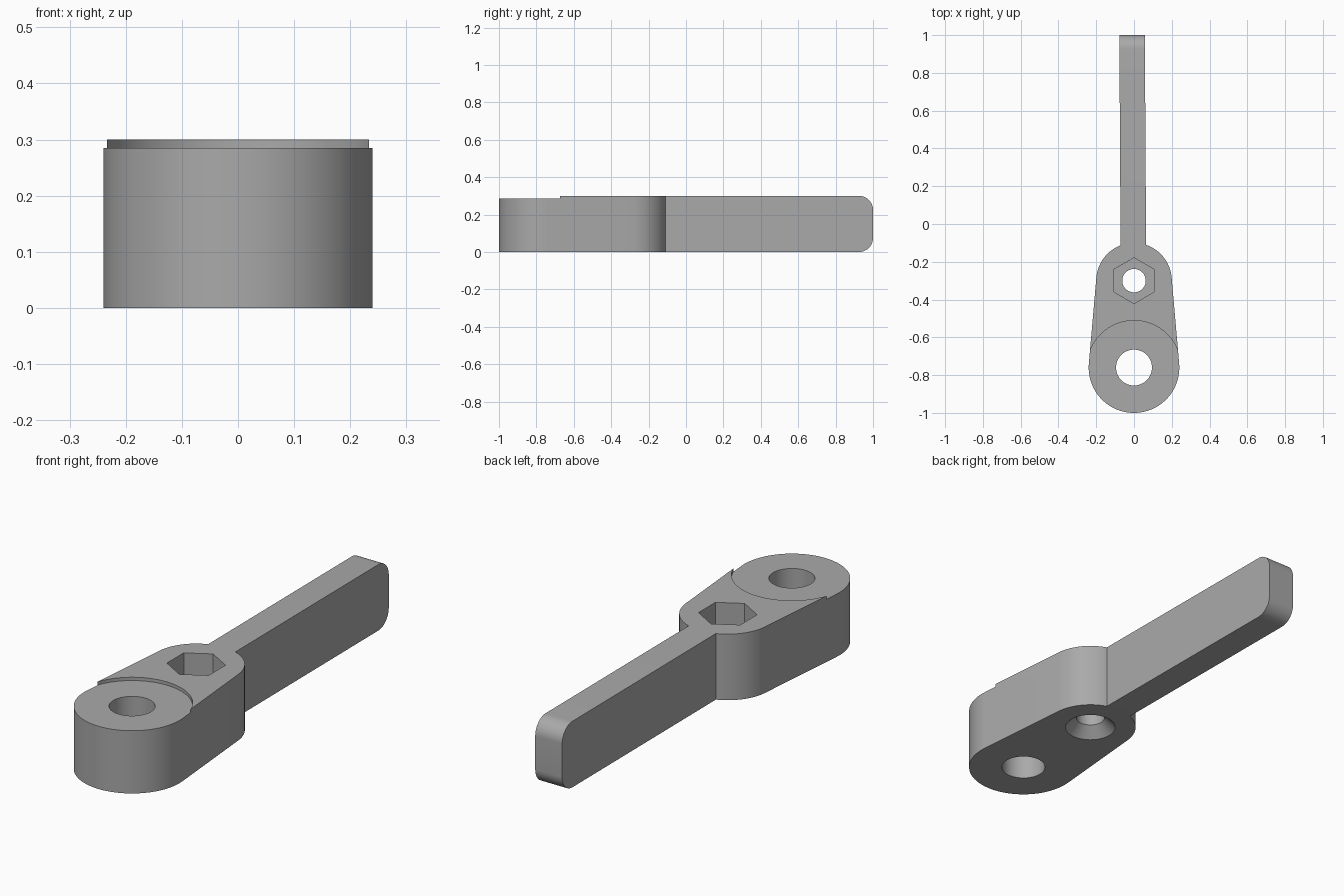
import bpy, bmesh, math
from math import sin, cos, pi

old = bpy.data.objects.get("Cube")
if old:
    bpy.data.objects.remove(old, do_unlink=True)

THICK = 0.3
BIG_Y, BIG_R = -0.76, 0.24
NUT_Y, NUT_R = -0.30, 0.20

grey = bpy.data.materials.new("plain_grey")
grey.use_nodes = True
colour = (0.4, 0.4, 0.4, 1)
grey.diffuse_color = colour
grey.node_tree.nodes["Principled BSDF"].inputs["Base Color"].default_value = colour


def arc(cx, cy, r, a0, a1, n):
    return [(cx + r * cos(a0 + (a1 - a0) * i / n), cy + r * sin(a0 + (a1 - a0) * i / n))
            for i in range(n + 1)]


def prism(name, bottom, top):
    """Solid between two matching rings of 3D points."""
    bm = bmesh.new()
    lo = [bm.verts.new(p) for p in bottom]
    hi = [bm.verts.new(p) for p in top]
    bm.faces.new(lo)
    bm.faces.new(hi)
    for i in range(len(lo)):
        j = (i + 1) % len(lo)
        bm.faces.new((lo[i], lo[j], hi[j], hi[i]))
    bmesh.ops.recalc_face_normals(bm, faces=bm.faces)
    mesh = bpy.data.meshes.new(name)
    bm.to_mesh(mesh)
    bm.free()
    mesh.materials.append(grey)
    ob = bpy.data.objects.new(name, mesh)
    bpy.context.collection.objects.link(ob)
    return ob


def cone(name, y, r0, r1, z0, z1, n=64, turn=0.0):
    ring = lambda r, z: [(*p, z) for p in arc(0, y, r, turn, turn + 2 * pi, n)[:-1]]
    return prism(name, ring(r0, z0), ring(r1, z1))


def combine(target, tool, operation):
    mod = target.modifiers.new(operation.lower(), "BOOLEAN")
    mod.object, mod.operation, mod.solver = tool, operation, "EXACT"
    bpy.context.view_layer.objects.active = target
    bpy.ops.object.modifier_apply(modifier=mod.name)
    bpy.data.objects.remove(tool, do_unlink=True)


# Body: two round ends joined by tangent sides
tilt = math.asin((BIG_R - NUT_R) / (NUT_Y - BIG_Y))
outline = arc(0, NUT_Y, NUT_R, tilt, pi - tilt, 48) + arc(0, BIG_Y, BIG_R, pi - tilt, 2 * pi + tilt, 64)
lever = prism("lever", [(x, y, 0) for x, y in outline], [(x, y, THICK) for x, y in outline])

# Handle: bar with rounded end, leaning very slightly sideways
R = 0.075
side = [(-0.2, THICK), (-0.2, 0)]
side += arc(1 - R, R, R, -pi / 2, 0, 12) + arc(1 - R, THICK - R, R, 0, pi / 2, 12)
lean = lambda y: -0.006 * (y + 0.1)
handle = prism("handle", [(-0.071 + lean(y), y, z) for y, z in side],
               [(0.064 + lean(y), y, z) for y, z in side])
combine(lever, handle, "UNION")

# Shallow round step, pivot hole, nut pocket, bolt hole and countersink
cutters = [
    cone("step_cutter", BIG_Y, 0.249, 0.249, 0.285, 0.4, 96),
    cone("pivot_cutter", BIG_Y, 0.095, 0.095, -0.1, 0.4),
    cone("nut_cutter", NUT_Y, 0.121, 0.121, 0.15, 0.4, 6, pi / 6),
    cone("bolt_cutter", NUT_Y, 0.062, 0.062, -0.1, 0.4),
    cone("countersink_cutter", NUT_Y, 0.16, 0.062, -0.05, 0.048),
]
for cutter in cutters:
    combine(lever, cutter, "DIFFERENCE")

# Smooth curved walls, crisp edges
bpy.ops.object.select_all(action="DESELECT")
lever.select_set(True)
bpy.context.view_layer.objects.active = lever
bpy.ops.object.shade_smooth_by_angle(angle=math.radians(30))
